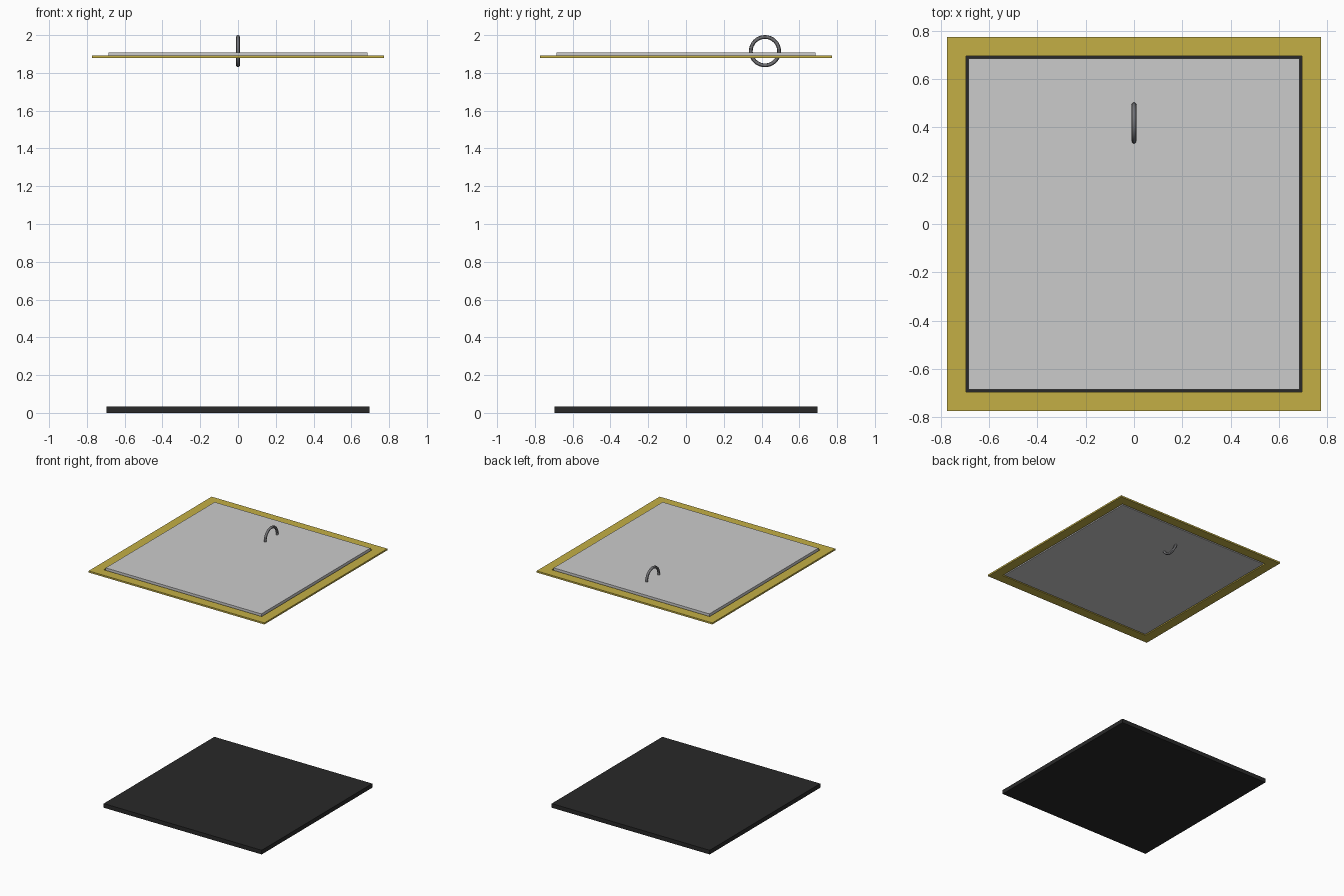
import bpy, math

if "Cube" in bpy.data.objects:
    bpy.data.objects.remove(bpy.data.objects["Cube"])


def material(name, color):
    m = bpy.data.materials.new(name)
    m.diffuse_color = (*color, 1)
    m.use_nodes = True
    m.node_tree.nodes["Principled BSDF"].inputs["Base Color"].default_value = m.diffuse_color
    return m


def box(name, x, y, z, mat=None):
    """Box from (min, max) ranges on each axis."""
    bpy.ops.mesh.primitive_cube_add(size=1, location=[sum(r) / 2 for r in (x, y, z)])
    o = bpy.context.object
    o.name = name
    o.scale = [r[1] - r[0] for r in (x, y, z)]
    bpy.ops.object.transform_apply(location=False, rotation=False, scale=True)
    if mat:
        o.data.materials.append(mat)
    return o


black = material("shaft_black", (0.022, 0.022, 0.022))
yellow = material("frame_yellow", (0.55, 0.43, 0.06))
steel = material("ring_steel", (0.17, 0.17, 0.18))

INNER, OUTER, LID = 0.695, 0.773, 0.685
FRAME_Z = (1.88, 1.893)

# dark floor at the bottom of the shaft
box("shaft_floor", (-INNER, INNER), (-INNER, INNER), (0, 0.033), black)

# hatch lid, slightly smaller than the opening
box("hatch_lid", (-LID, LID), (-LID, LID), (1.88, 1.907))

# frame: full-width front and back strips, side strips between them
for s, fb, lr in ((-1, "front", "left"), (1, "back", "right")):
    span = tuple(sorted((s * INNER, s * OUTER)))
    box("frame_" + fb, (-OUTER, OUTER), span, FRAME_Z, yellow)
    box("frame_" + lr, span, (-INNER, INNER), FRAME_Z, yellow)

# pull ring passing through the lid
bpy.ops.mesh.primitive_torus_add(
    major_radius=0.075, minor_radius=0.01, major_segments=32, minor_segments=12,
    location=(0, 0.418, 1.915), rotation=(0, math.pi / 2, 0))
ring = bpy.context.object
ring.name = "pull_ring"
ring.data.materials.append(steel)
bpy.ops.object.shade_smooth_by_angle()
